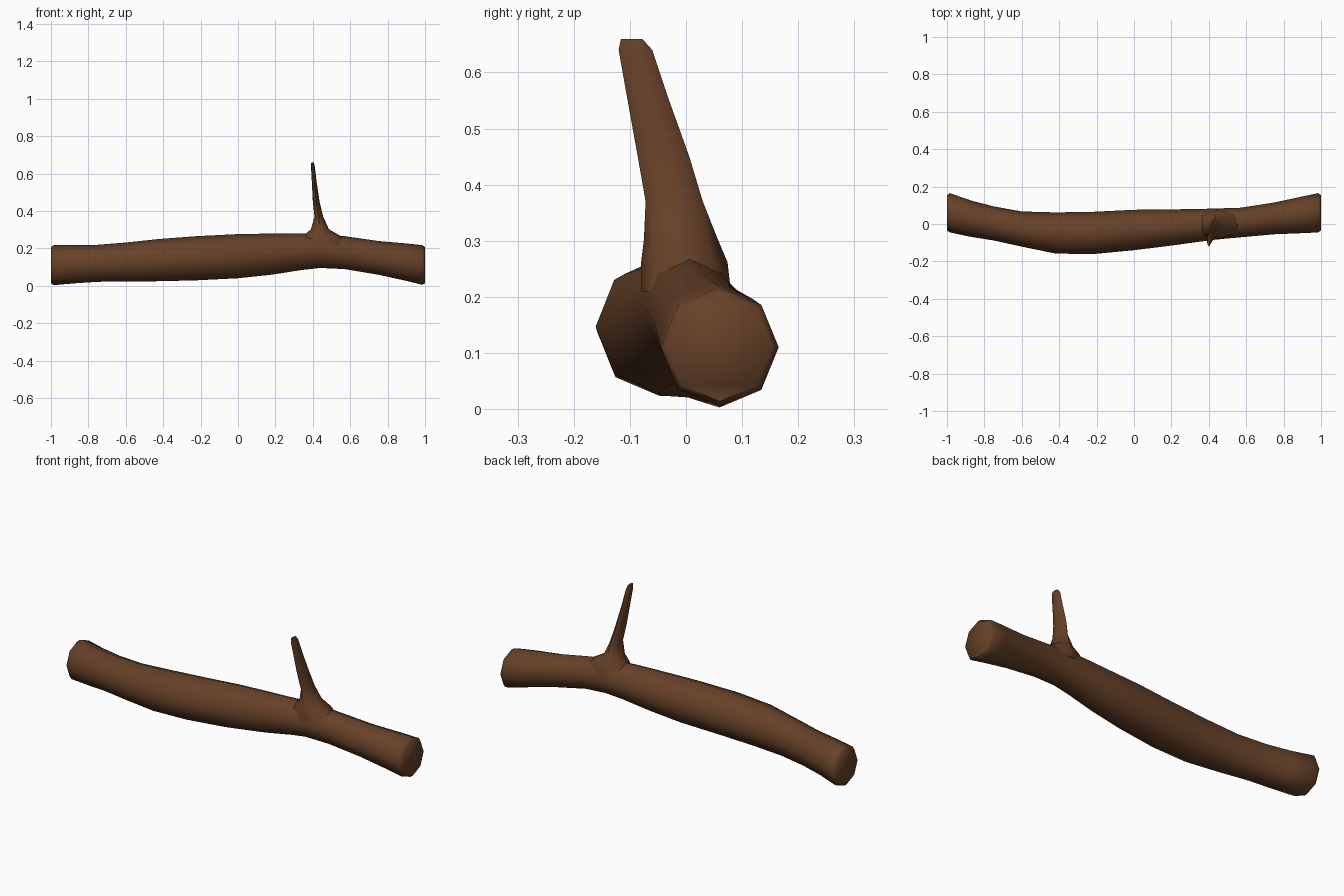
import bpy, bmesh, math
from mathutils import Vector

if "Cube" in bpy.data.objects:
    bpy.data.objects.remove(bpy.data.objects["Cube"])

bark = bpy.data.materials.new("bark brown")
bark.diffuse_color = (0.135, 0.053, 0.021, 1)
bark.use_nodes = True
bark.node_tree.nodes["Principled BSDF"].inputs["Base Color"].default_value = bark.diffuse_color


def loft(name, rings, u, v, sides=8):
    """Skin capped rings of (centre, radius along u, radius along v)."""
    bm = bmesh.new()
    loops = []
    for c, ru, rv in rings:
        loop = []
        for i in range(sides):
            a = 2 * math.pi * i / sides
            loop.append(bm.verts.new(Vector(c) + u * ru * math.cos(a) + v * rv * math.sin(a)))
        loops.append(loop)
    for a, b in zip(loops, loops[1:]):
        for i in range(sides):
            j = (i + 1) % sides
            bm.faces.new((a[i], a[j], b[j], b[i]))
    bm.faces.new(loops[0][::-1])
    bm.faces.new(loops[-1])
    bmesh.ops.recalc_face_normals(bm, faces=bm.faces)
    for f in bm.faces:
        f.smooth = True
    me = bpy.data.meshes.new(name)
    bm.to_mesh(me)
    bm.free()
    me.materials.append(bark)
    ob = bpy.data.objects.new(name, me)
    bpy.context.collection.objects.link(ob)
    bpy.ops.object.select_all(action='DESELECT')
    ob.select_set(True)
    bpy.context.view_layer.objects.active = ob
    bpy.ops.object.shade_smooth_by_angle(angle=math.radians(60))
    return ob


X, Y, Z = Vector((1, 0, 0)), Vector((0, 1, 0)), Vector((0, 0, 1))

# log: x, y centre, z centre, y radius, z radius
log = [(-1.0, .060, .110, .094, .096), (-.985, .060, .110, .105, .107),
       (-.87, .028, .115, .097, .102), (-.75, .003, .120, .091, .099),
       (-.60, -.027, .127, .094, .104), (-.42, -.048, .137, .110, .113),
       (-.22, -.048, .147, .113, .118), (0, -.032, .158, .108, .118),
       (.18, -.020, .169, .098, .110), (.34, -.008, .182, .088, .098),
       (.44, .000, .186, .083, .091), (.57, .008, .177, .079, .088),
       (.75, .030, .149, .085, .090), (.90, .049, .126, .098, .100),
       (.985, .060, .111, .105, .106), (1.0, .060, .110, .094, .096)]
loft("log", [((x, y, z), ry, rz) for x, y, z, ry, rz in log], Y, Z)

# flattened side branch flaring into the log: x, y, z, x radius, y radius
branch = [(.450, .000, .21, .150, .080), (.450, -.003, .262, .105, .077),
          (.438, -.009, .302, .048, .066), (.432, -.021, .370, .023, .051),
          (.418, -.040, .450, .018, .046), (.408, -.067, .550, .013, .037),
          (.400, -.090, .640, .010, .030), (.399, -.097, .660, .007, .019)]
loft("branch", [((x, y, z), rx, ry) for x, y, z, rx, ry in branch], X, Y)
